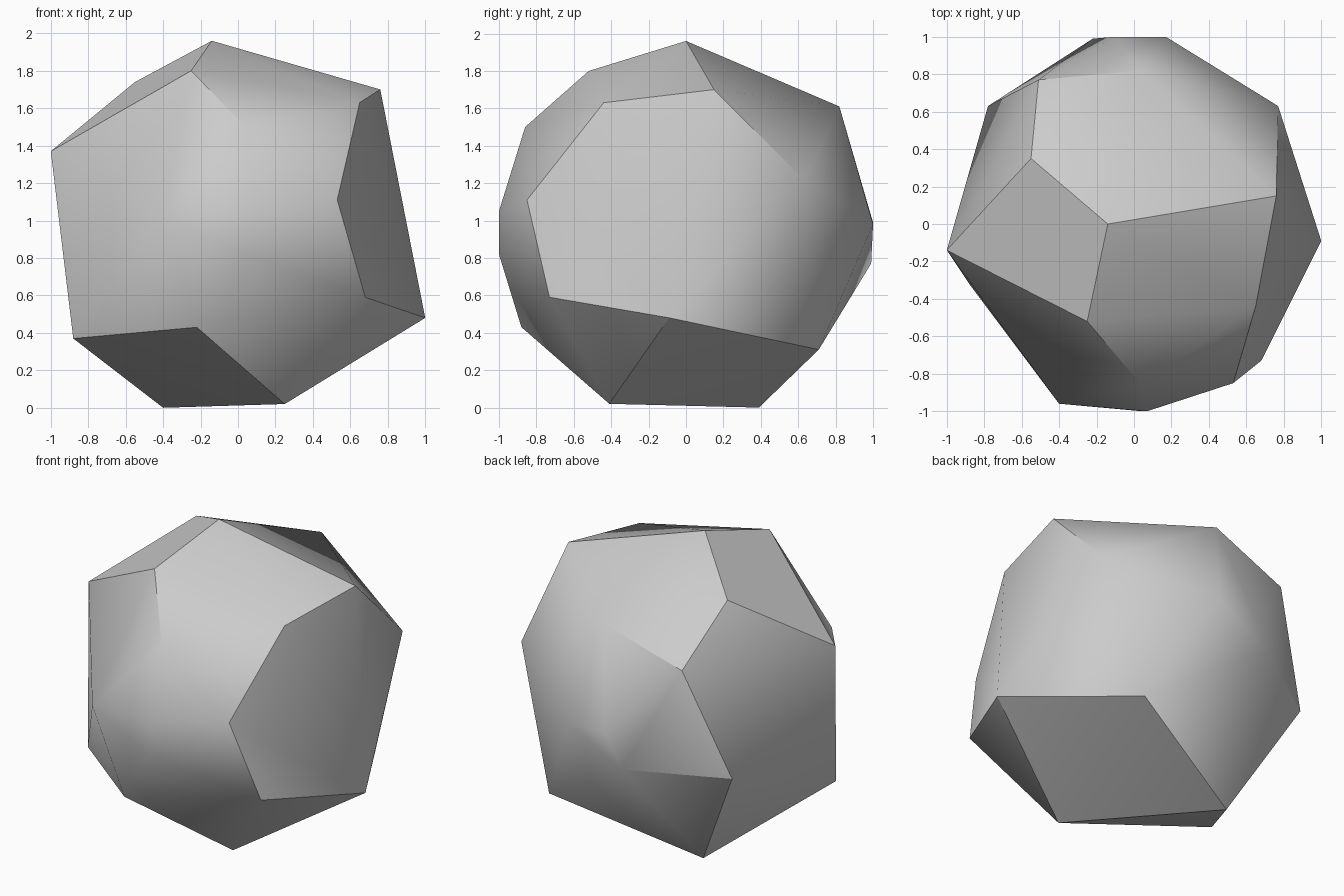
import bpy
import bmesh
import math
from mathutils import Vector

# Remove the default object
default = bpy.data.objects.get("Cube")
if default:
    bpy.data.objects.remove(default, do_unlink=True)


def make_material(name, grey):
    """One flat grey colour for viewport and render."""
    material = bpy.data.materials.new(name)
    material.use_nodes = True
    colour = (grey, grey, grey, 1.0)
    material.diffuse_color = colour
    shader = material.node_tree.nodes["Principled BSDF"]
    shader.inputs["Base Color"].default_value = colour
    return material


def make_hull(name, corner_groups, material, sharp_angle):
    """Wrap a tight skin around the corners and smooth its shallow edges."""
    bm = bmesh.new()
    for group in corner_groups.values():
        for corner in group:
            bm.verts.new(Vector(corner))
    result = bmesh.ops.convex_hull(bm, input=bm.verts[:])
    loose = [v for v in bm.verts if not v.link_faces]
    bmesh.ops.delete(bm, geom=loose, context="VERTS")
    bmesh.ops.recalc_face_normals(bm, faces=bm.faces[:])

    # Merge the nearly flat facets into clean polygons
    bmesh.ops.dissolve_limit(bm, angle_limit=math.radians(2),
                             verts=bm.verts[:], edges=bm.edges[:])

    mesh = bpy.data.meshes.new(name)
    bm.to_mesh(mesh)
    bm.free()
    mesh.materials.append(material)
    obj = bpy.data.objects.new(name, mesh)
    bpy.context.collection.objects.link(obj)

    bpy.ops.object.select_all(action="DESELECT")
    obj.select_set(True)
    bpy.context.view_layer.objects.active = obj
    bpy.ops.object.shade_smooth_by_angle(angle=math.radians(sharp_angle))
    return obj


# Chipped corners of the boulder, grouped by the side they shape
corners = {
    "crown": [(-.14, 0, 1.96), (-.25, -.52, 1.8), (-.55, .35, 1.74),
              (.76, .15, 1.7), (.65, -.44, 1.63)],
    "front": [(.04, -.86, 1.5), (-.4, -.96, 1.02), (.07, -1, 1.05),
              (.04, -1, .82), (.53, -.85, 1.11), (.68, -.73, .59),
              (-.22, -.88, .43)],
    "sides": [(1, -.09, .48), (.77, .63, 1.22), (-1, -.14, 1.37),
              (-.88, -.32, .37), (-.78, .63, .72)],
    "back": [(.04, .82, 1.61), (-.51, .77, 1.42), (.17, 1, .98),
             (-.1, 1, .99), (-.22, .99, .77), (.51, .71, .31)],
    "base": [(.25, -.41, .02), (-.4, .39, 0)],
}

# Boulder
stone = make_material("stone grey", .6)
make_hull("boulder", corners, stone, 30)
